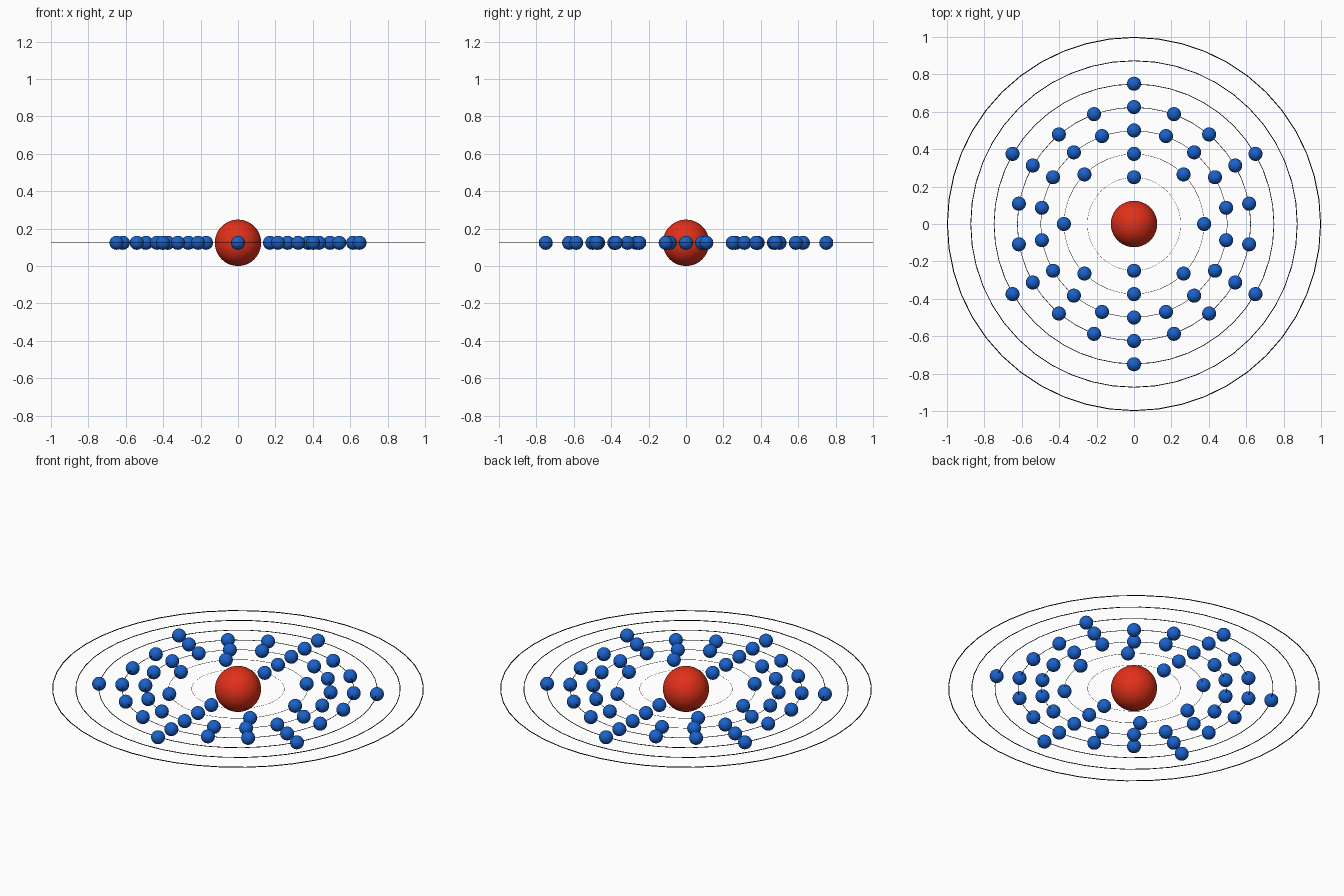
import bpy
from math import cos, sin, pi

if "Cube" in bpy.data.objects:
    bpy.data.objects.remove(bpy.data.objects["Cube"])

H = 0.124  # height of the orbital plane = nucleus radius


def material(name, rgb):
    m = bpy.data.materials.new(name)
    m.diffuse_color = (*rgb, 1)
    m.use_nodes = True
    m.node_tree.nodes["Principled BSDF"].inputs["Base Color"].default_value = m.diffuse_color
    return m


red = material("red", (0.75, 0.03, 0.01))
blue = material("blue", (0.01, 0.12, 0.6))
black = material("black", (0.0, 0.0, 0.0))


def finish(name, mat):
    ob = bpy.context.object
    ob.name = name
    ob.data.materials.append(mat)
    bpy.ops.object.shade_smooth()
    return ob


# Nucleus
bpy.ops.mesh.primitive_uv_sphere_add(segments=48, ring_count=24, radius=H, location=(0, 0, H))
finish("nucleus", red)

# Orbit rings: wire thickness scales with the radius
for i in range(7):
    r = 0.25 + 0.125 * i
    wire = 0.0025 * r
    bpy.ops.mesh.primitive_torus_add(major_segments=48, minor_segments=10,
                                     major_radius=r - wire, minor_radius=wire,
                                     location=(0, 0, H))
    finish(f"orbit_ring_{i + 1}", black)

# Electrons: one shared mesh, evenly spaced on each shell starting at +y
bpy.ops.mesh.primitive_uv_sphere_add(segments=32, ring_count=16, radius=0.0375)
first = finish("electron", blue)
mesh = first.data
bpy.data.objects.remove(first)
for i, count in enumerate((2, 8, 18, 18, 6)):
    r = 0.25 + 0.125 * i
    for k in range(count):
        a = pi / 2 + 2 * pi * k / count
        ob = bpy.data.objects.new(f"electron_{i + 1}_{k + 1}", mesh)
        ob.location = (r * cos(a), r * sin(a), H)
        bpy.context.collection.objects.link(ob)
